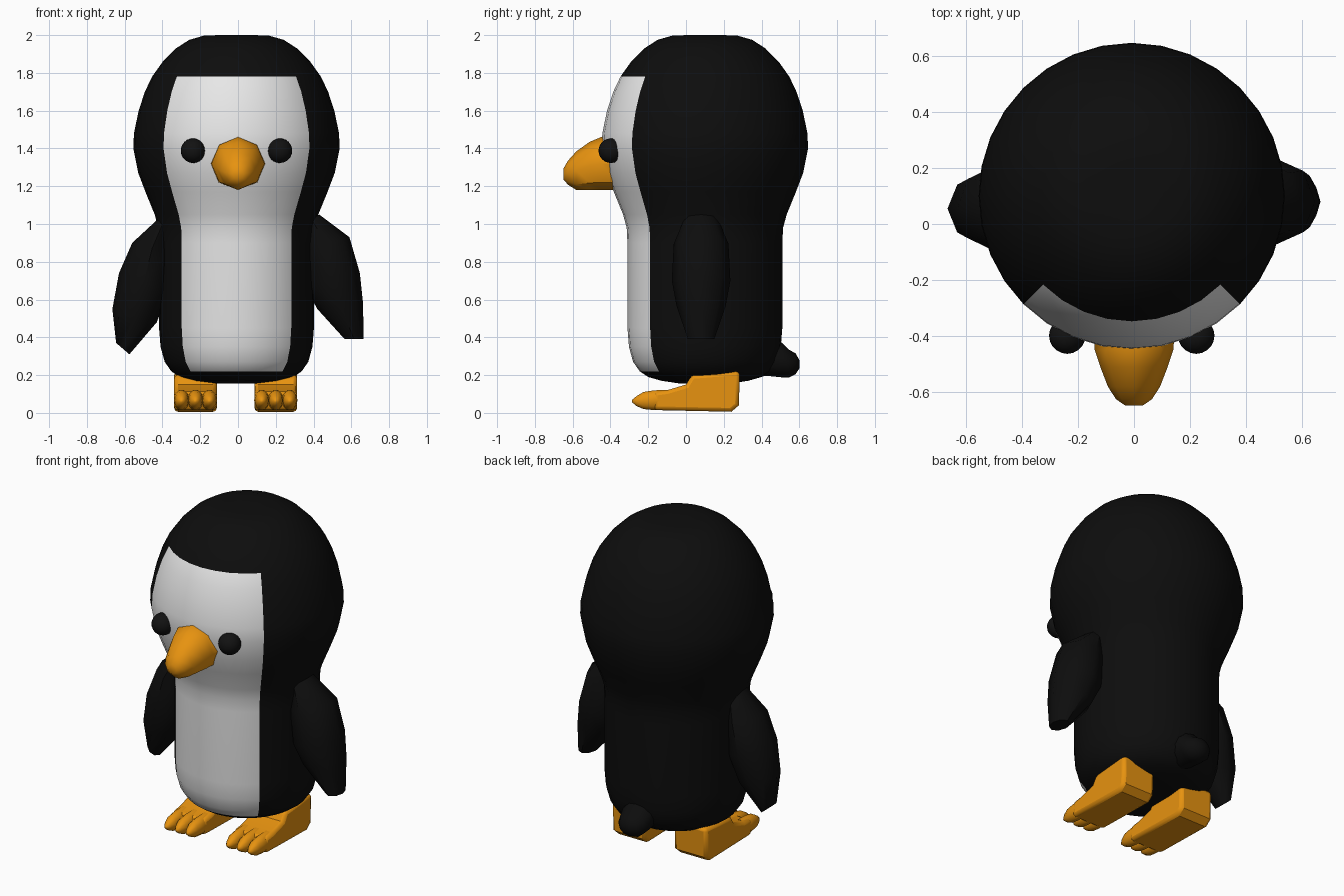
import bpy, bmesh, math
from mathutils import Vector

old = bpy.data.objects.get("Cube")
if old:
    bpy.data.objects.remove(old, do_unlink=True)

CX, CY = -0.008, 0.1  # axis of the body


def material(name, rgb):
    m = bpy.data.materials.new(name)
    m.use_nodes = True
    m.diffuse_color = (*rgb, 1)
    m.node_tree.nodes["Principled BSDF"].inputs["Base Color"].default_value = (*rgb, 1)
    return m


BLACK = material("black feathers", (0.004, 0.004, 0.004))
WHITE = material("white front", (0.8, 0.8, 0.8))
ORANGE = material("orange", (0.8, 0.29, 0.005))
EYE = material("eye black", (0.006, 0.006, 0.006))


def finish(bm, name, mats, angle=40):
    bmesh.ops.recalc_face_normals(bm, faces=bm.faces)
    mesh = bpy.data.meshes.new(name)
    bm.to_mesh(mesh)
    bm.free()
    ob = bpy.data.objects.new(name, mesh)
    bpy.context.collection.objects.link(ob)
    for m in mats:
        mesh.materials.append(m)
    bpy.ops.object.select_all(action='DESELECT')
    ob.select_set(True)
    bpy.context.view_layer.objects.active = ob
    bpy.ops.object.shade_smooth_by_angle(angle=math.radians(angle))
    return ob


def loft(rings):
    """Skin closed rings of equal length and cap both ends."""
    bm = bmesh.new()
    rows = [[bm.verts.new(p) for p in ring] for ring in rings]
    n = len(rows[0])
    for a, b in zip(rows, rows[1:]):
        for i in range(n):
            j = (i + 1) % n
            bm.faces.new((a[i], a[j], b[j], b[i]))
    bm.faces.new(rows[0])
    bm.faces.new(rows[-1])
    return bm


def oval(centre, u, v, n):
    """Ring of n points around centre with half axes u and v."""
    c, u, v = Vector(centre), Vector(u), Vector(v)
    turns = [math.tau * i / n for i in range(n)]
    return [c + u * math.cos(t) + v * math.sin(t) for t in turns]


# Body and head: one turned shape, front quarter white
profile = [(0.13, 0.155), (0.23, 0.17), (0.3, 0.19), (0.345, 0.22), (0.38, 0.27),
           (0.402, 0.35), (0.41, 0.45), (0.41, 0.9), (0.414, 0.98), (0.433, 1.05),
           (0.482, 1.17), (0.52, 1.27), (0.546, 1.4), (0.543, 1.48), (0.518, 1.6),
           (0.485, 1.7), (0.447, 1.78), (0.39, 1.86), (0.32, 1.93), (0.25, 1.975),
           (0.17, 1.998), (0.08, 2.0)]
bm = loft([oval((CX, CY, z), (r, 0, 0), (0, r, 0), 32) for r, z in profile])
for f in bm.faces:
    c = f.calc_center_median()
    in_front = CY - c.y > abs(c.x - CX)
    f.material_index = int(in_front and 0.22 < c.z < 1.78)
finish(bm, "body", [BLACK, WHITE], 60)

# Beak: eight-sided, flat below; (y, half width, bottom, top)
beak = [(-0.36, 0.147, 1.18, 1.46), (-0.45, 0.14, 1.18, 1.46), (-0.51, 0.12, 1.18, 1.435),
        (-0.58, 0.093, 1.18, 1.385), (-0.625, 0.064, 1.208, 1.335), (-0.648, 0.03, 1.235, 1.295)]
finish(loft([oval((0, y, (lo + hi) / 2), (w, 0, 0), (0, 0, (hi - lo) / 2), 8)
             for y, w, lo, hi in beak]), "beak", [ORANGE], 45)

# Tail: stubby rounded bump; (y, half width, bottom, top)
tail = [(0.3, 0.06, 0.19, 0.36), (0.44, 0.1, 0.195, 0.4), (0.51, 0.1, 0.188, 0.37),
        (0.545, 0.09, 0.187, 0.335), (0.58, 0.065, 0.205, 0.315), (0.6, 0.025, 0.235, 0.28)]
finish(loft([oval((CX, y, (lo + hi) / 2), (w, 0, 0), (0, 0, (hi - lo) / 2), 12)
             for y, w, lo, hi in tail]), "tail", [BLACK], 60)


# Wings: (outer x, outer z, inner x, inner z, half depth)
def wing(name, side, y, sections):
    rings = []
    for ox, oz, ix, iz, depth in sections:
        half = Vector((side * (ox - ix) / 2, 0, (oz - iz) / 2))
        centre = (side * (ox + ix) / 2, y, (oz + iz) / 2)
        rings.append(oval(centre, half, (0, depth, 0), 8))
    finish(loft(rings), name, [BLACK], 50)


wing("right_wing", -1, 0.055,
     [(0.43, 1.02, 0.36, 1.0, 0.08), (0.56, 0.9, 0.35, 0.84, 0.14), (0.63, 0.74, 0.37, 0.64, 0.15),
      (0.665, 0.55, 0.43, 0.48, 0.12), (0.645, 0.37, 0.575, 0.31, 0.055)])
wing("left_wing", 1, 0.08,
     [(0.43, 1.05, 0.35, 1.0, 0.09), (0.59, 0.93, 0.34, 0.86, 0.145), (0.645, 0.74, 0.36, 0.66, 0.155),
      (0.662, 0.58, 0.42, 0.55, 0.13), (0.665, 0.39, 0.565, 0.39, 0.07)])

# Foot outline seen from the side (y, z)
foot = [(-0.17, 0.015), (0.24, 0.006), (0.28, 0.04), (0.285, 0.22),
        (0.03, 0.2), (0, 0.15), (-0.1, 0.12), (-0.17, 0.11)]
# Toe sections (y, half width, bottom, top)
toe = [(-0.1, 0.038, 0.015, 0.125), (-0.17, 0.041, 0.012, 0.122), (-0.225, 0.036, 0.018, 0.113),
       (-0.262, 0.024, 0.035, 0.09), (-0.285, 0.008, 0.055, 0.07)]

for name, x in (("right", -0.225), ("left", 0.2)):
    bm = loft([[(x + s * 0.113, y, z) for y, z in foot] for s in (-1, 1)])
    ob = finish(bm, name + "_foot", [ORANGE])
    bev = ob.modifiers.new("soft edges", 'BEVEL')
    bev.width, bev.segments, bev.limit_method = 0.02, 2, 'ANGLE'
    bev.angle_limit = math.radians(50)
    for k, label in ((-1, "outer" if x < 0 else "inner"), (0, "middle"), (1, "inner" if x < 0 else "outer")):
        rings = [oval((x + k * 0.074, y, (lo + hi) / 2), (w, 0, 0), (0, 0, (hi - lo) / 2), 10)
                 for y, w, lo, hi in toe]
        finish(loft(rings), f"{name}_{label}_toe", [ORANGE], 60)

    # Eye, set into the head surface
    bm = bmesh.new()
    bmesh.ops.create_uvsphere(bm, u_segments=20, v_segments=12, radius=0.065)
    side = 1 if x > 0 else -1
    bmesh.ops.translate(bm, verts=bm.verts, vec=(CX + side * 0.23, -0.398, 1.388))
    finish(bm, name + "_eye", [EYE], 60)
